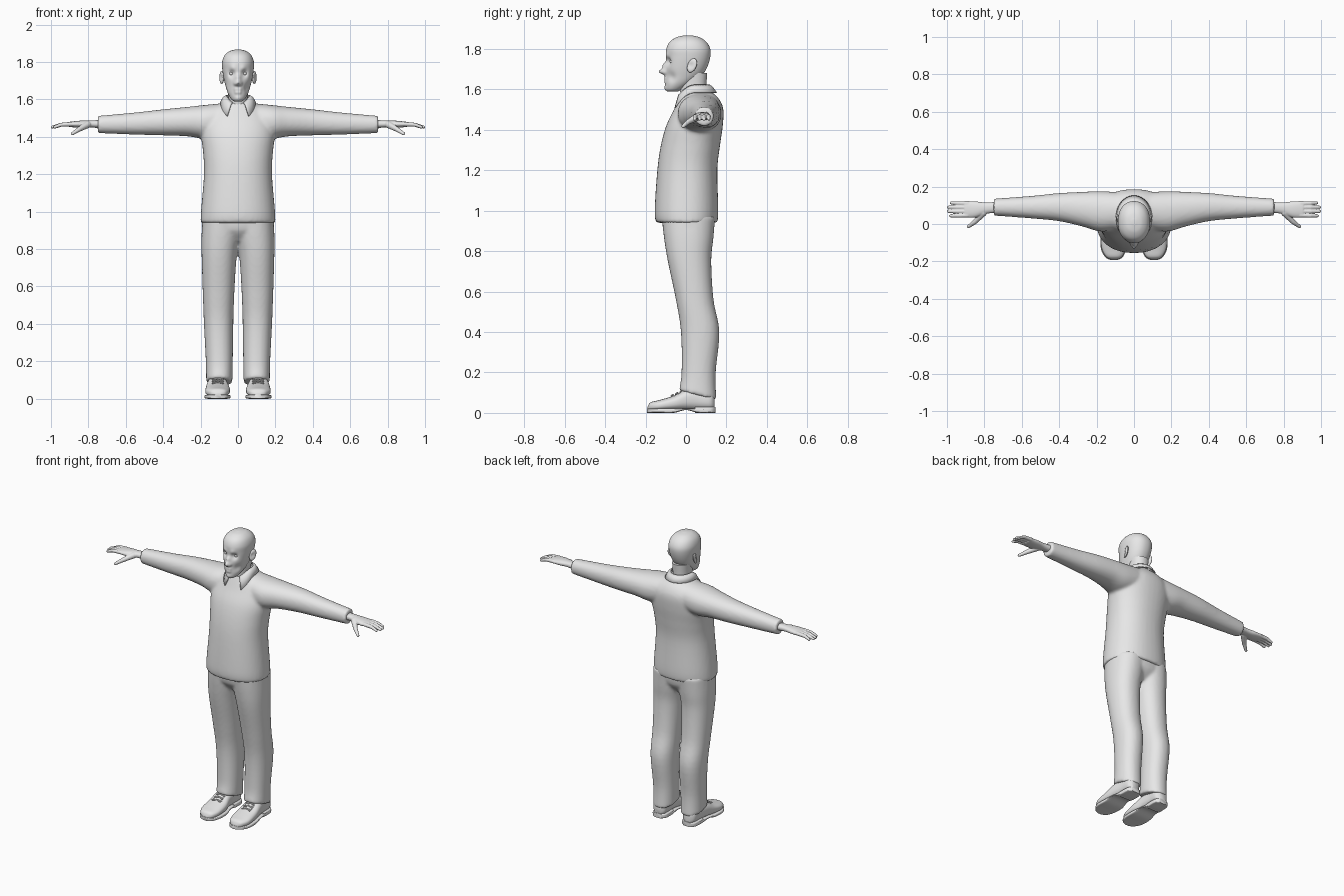
import bpy, bmesh, math
from mathutils import Vector, Matrix

cube = bpy.data.objects.get("Cube")
if cube:
    bpy.data.objects.remove(cube, do_unlink=True)

grey = bpy.data.materials.new("plain_grey")
grey.use_nodes = True
colour = (0.8, 0.8, 0.8, 1)
grey.diffuse_color = colour
for node in grey.node_tree.nodes:
    if node.type == "BSDF_PRINCIPLED":
        node.inputs["Base Color"].default_value = colour


def blend(a, b, c, d, t):
    """Smooth curve from b to c."""
    return [q + 0.5 * t * (r - p + t * (2 * p - 5 * q + 4 * r - s + t * (3 * (q - r) + s - p)))
            for p, q, r, s in zip(a, b, c, d)]


def loft(bm, axis, stations, side=1, power=2.2, sides=40, steps=5):
    """Skin rounded sections; a station is position, then low and high of the other two axes."""
    last = len(stations) - 1
    rows = []
    for i in range(last):
        knots = [stations[max(0, min(last, i + k))] for k in (-1, 0, 1, 2)]
        rows += [blend(*knots, k / steps) for k in range(steps)]
    rows.append(stations[last])
    others = [k for k in range(3) if k != axis]
    rings = []
    for pos, a0, a1, b0, b1 in rows:
        ring = []
        for k in range(sides):
            angle = math.tau * k / sides
            u, v = [math.copysign(abs(f) ** (2 / power), f)
                    for f in (math.cos(angle), math.sin(angle))]
            co = Vector()
            co[axis] = pos
            co[others[0]] = (a0 + a1 + (a1 - a0) * u) / 2
            co[others[1]] = (b0 + b1 + (b1 - b0) * v) / 2
            co.x *= side
            ring.append(bm.verts.new(co))
        rings.append(ring)
    for low, high in zip(rings, rings[1:]):
        for k in range(sides):
            n = (k + 1) % sides
            bm.faces.new((low[k], low[n], high[n], high[k]))
    bm.faces.new(rings[0])
    bm.faces.new(rings[-1])


def ball(bm, centre, radii):
    matrix = Matrix.Translation(centre) @ Matrix.Diagonal((*radii, 1))
    bmesh.ops.create_uvsphere(bm, u_segments=20, v_segments=12, radius=1, matrix=matrix)


def tube(bm, points, radii):
    """Round-ended limb through the points."""
    points = [Vector(p) for p in points]
    for p, r in zip(points, radii):
        ball(bm, p, (r, r, r))
    for p, q, r, s in zip(points, points[1:], radii, radii[1:]):
        turn = (q - p).to_track_quat("Z", "Y").to_matrix().to_4x4()
        bmesh.ops.create_cone(bm, cap_ends=True, segments=16, radius1=r, radius2=s,
                              depth=(q - p).length,
                              matrix=Matrix.Translation((p + q) / 2) @ turn)


def push(bm, centre, radius, offset):
    """Pull the skin near a point, on both halves of the face."""
    for side in (1, -1) if centre[0] else (1,):
        c = Vector((centre[0] * side, centre[1], centre[2]))
        for v in bm.verts:
            v.co += Vector(offset) * math.exp(-((v.co - c).length / radius) ** 2)


def finish(bm, name, voxel=0, smooth=4):
    bmesh.ops.recalc_face_normals(bm, faces=bm.faces)
    mesh = bpy.data.meshes.new(name)
    bm.to_mesh(mesh)
    bm.free()
    mesh.materials.append(grey)
    obj = bpy.data.objects.new(name, mesh)
    bpy.context.collection.objects.link(obj)
    bpy.ops.object.select_all(action="DESELECT")
    obj.select_set(True)
    bpy.context.view_layer.objects.active = obj
    bpy.ops.object.shade_smooth_by_angle(angle=math.radians(50))
    if voxel:
        remesh = obj.modifiers.new("fuse", "REMESH")
        remesh.mode = "VOXEL"
        remesh.voxel_size = voxel
        remesh.use_smooth_shade = True
        relax = obj.modifiers.new("relax", "SMOOTH")
        relax.factor = 0.5
        relax.iterations = smooth
    return obj


# Sweater: torso and sleeves fused
bm = bmesh.new()
torso = [(.94, .2, -.148, .155), (1, .198, -.155, .16), (1.2, .182, -.142, .155),
         (1.32, .187, -.125, .168), (1.42, .198, -.098, .182), (1.5, .185, -.06, .185),
         (1.55, .14, -.038, .165), (1.585, .08, -.022, .13), (1.605, .055, -.01, .11)]
loft(bm, 2, [(z, -w, w, front, back) for z, w, front, back in torso])
sleeve = [(.08, -.03, .17, 1.4, 1.58), (.18, -.04, .175, 1.39, 1.57),
          (.27, -.015, .172, 1.403, 1.56), (.4, .015, .165, 1.408, 1.547),
          (.55, .03, .15, 1.412, 1.53), (.75, .045, .135, 1.42, 1.512)]
for side in (1, -1):
    loft(bm, 0, sleeve, side)
finish(bm, "sweater", .009, 7)

# Trousers: two legs and the seat fused, hems lifted over the shoes
bm = bmesh.new()
leg = [(.065, .03, .17, -.035, .15), (.2, .028, .172, -.022, .147),
       (.4, .025, .182, -.025, .165), (.56, .02, .188, -.05, .136),
       (.75, .008, .194, -.09, .125), (.86, -.01, .195, -.108, .135),
       (.97, -.03, .19, -.12, .145)]
for side in (1, -1):
    loft(bm, 2, leg, side)
loft(bm, 2, [(.84, -.1, .1, -.06, .09), (.9, -.185, .185, -.11, .135),
             (.98, -.19, .19, -.12, .145)])
for v in bm.verts:
    v.co.z += .25 * (.15 - v.co.y) * max(0, 1 - (v.co.z - .065) / .12)
finish(bm, "trousers", .009, 5)

# Head, shaped by pulling features out of a smooth skull
bm = bmesh.new()
skull = [(1.588, .018, -.088, -.04), (1.6, .035, -.097, -.02), (1.63, .053, -.1, .03),
         (1.67, .066, -.1, .08), (1.71, .076, -.1, .105), (1.76, .084, -.098, .12),
         (1.8, .085, -.097, .12), (1.835, .072, -.08, .1), (1.858, .045, -.045, .065),
         (1.867, .012, -.005, .025)]
loft(bm, 2, [(z, -w, w, front, back) for z, w, front, back in skull], sides=96, steps=8)
push(bm, (.034, -.09, 1.738), .019, (0, .017, 0))     # eye sockets
push(bm, (.028, -.095, 1.765), .018, (0, -.006, 0))   # brows
push(bm, (.05, -.075, 1.66), .025, (-.006, .006, 0))  # cheeks
push(bm, (0, -.1, 1.718), .015, (0, -.016, 0))        # nose bridge
push(bm, (0, -.1, 1.69), .016, (0, -.034, -.003))     # nose tip
push(bm, (.013, -.105, 1.684), .009, (0, -.012, 0))   # nostrils
push(bm, (.011, -.1, 1.655), .011, (0, -.007, 0))     # upper lip
push(bm, (.009, -.1, 1.637), .01, (0, -.007, 0))      # lower lip
push(bm, (0, -.095, 1.606), .018, (0, -.008, 0))      # chin
finish(bm, "head")

# Neck
bm = bmesh.new()
loft(bm, 2, [(1.5, -.055, .055, -.015, .1), (1.6, -.052, .052, -.03, .1),
             (1.68, -.055, .055, -.03, .105)])
finish(bm, "neck")

# Collar: folded band, open in front, dropping to two points
bm = bmesh.new()
rows = []
for k in range(41):
    t = -2.65 + 5.3 * k / 40
    drop = max(0, -math.cos(t)) ** 2
    rows.append([bm.verts.new((rx * math.sin(t), .042 + ry * math.cos(t), z))
                 for rx, ry, z in ((.062, .074, 1.62 - .05 * drop),
                                   (.078, .088, 1.61 - .05 * drop),
                                   (.093 + .035 * drop, .108, 1.583 - .095 * drop))])
for a, b in zip(rows, rows[1:]):
    for k in (0, 1):
        bm.faces.new((a[k], a[k + 1], b[k + 1], b[k]))
collar = finish(bm, "collar")
thick = collar.modifiers.new("cloth", "SOLIDIFY")
thick.thickness = .007
thick.offset = 0

last_shape = [(-.19, .092, .122, .012, .03), (-.175, .064, .15, .01, .052),
              (-.13, .046, .173, .01, .064), (-.06, .044, .173, .012, .085),
              (0, .055, .166, .015, .115), (.06, .06, .157, .015, .12),
              (.12, .062, .152, .015, .11), (.142, .085, .13, .02, .085)]
fingers = [(.985, .113), (1, .09), (1, .067), (.988, .043)]

for side, word in ((1, "left"), (-1, "right")):
    # Eyes and ears
    bm = bmesh.new()
    ball(bm, (side * .034, -.069, 1.738), (.014, .012, .01))
    finish(bm, word + "_eye")
    bm = bmesh.new()
    ball(bm, (side * .087, .03, 1.718), (.011, .023, .035))
    push(bm, (side * .1, .022, 1.718), .015, (-side * .009, 0, 0))
    for v in bm.verts:
        v.co.x += side * .3 * (v.co.y - .03)
        v.co.y += .25 * (v.co.z - 1.718)
    finish(bm, word + "_ear")

    # Hand: wrist and palm with four fingers and a thumb
    bm = bmesh.new()
    loft(bm, 0, [(.72, .06, .12, 1.445, 1.49), (.79, .055, .115, 1.45, 1.488),
                 (.85, .035, .121, 1.449, 1.486), (.905, .035, .123, 1.453, 1.48)], side)
    for x, y in fingers:
        base = .08 + (y - .08) * .9
        tube(bm, [(side * .89, base, 1.468), (side * .945, (base + y) / 2, 1.465),
                  (side * (x - .007), y, 1.452)], (.012, .0105, .008))
    tube(bm, [(side * .805, .06, 1.465), (side * .85, .012, 1.44),
              (side * .885, -.014, 1.417)], (.019, .013, .009))
    finish(bm, word + "_hand", .0035, 3)

    # Shoe upper, sole, heel and laces
    bm = bmesh.new()
    loft(bm, 1, last_shape, side, 2.5)
    finish(bm, word + "_shoe")
    bm = bmesh.new()
    loft(bm, 1, [(y * 1.01, a - .004, b + .004, .014 if y == 0 else 0, .022)
                 for y, a, b, _, _ in last_shape], side, 5)
    loft(bm, 1, [(.045, .058, .158, 0, .03), (.12, .058, .156, 0, .03),
                 (.145, .08, .135, 0, .03)], side, 5)
    finish(bm, word + "_sole")
    bm = bmesh.new()
    for k in range(3):
        y, z = -.065 + .022 * k, .083 + .01 * k
        for lean in (.008, -.008):
            tube(bm, [(side * .08, y - lean, z), (side * .108, y, z + .006),
                      (side * .136, y + lean, z)], (.004, .004, .004))
    finish(bm, word + "_laces")
